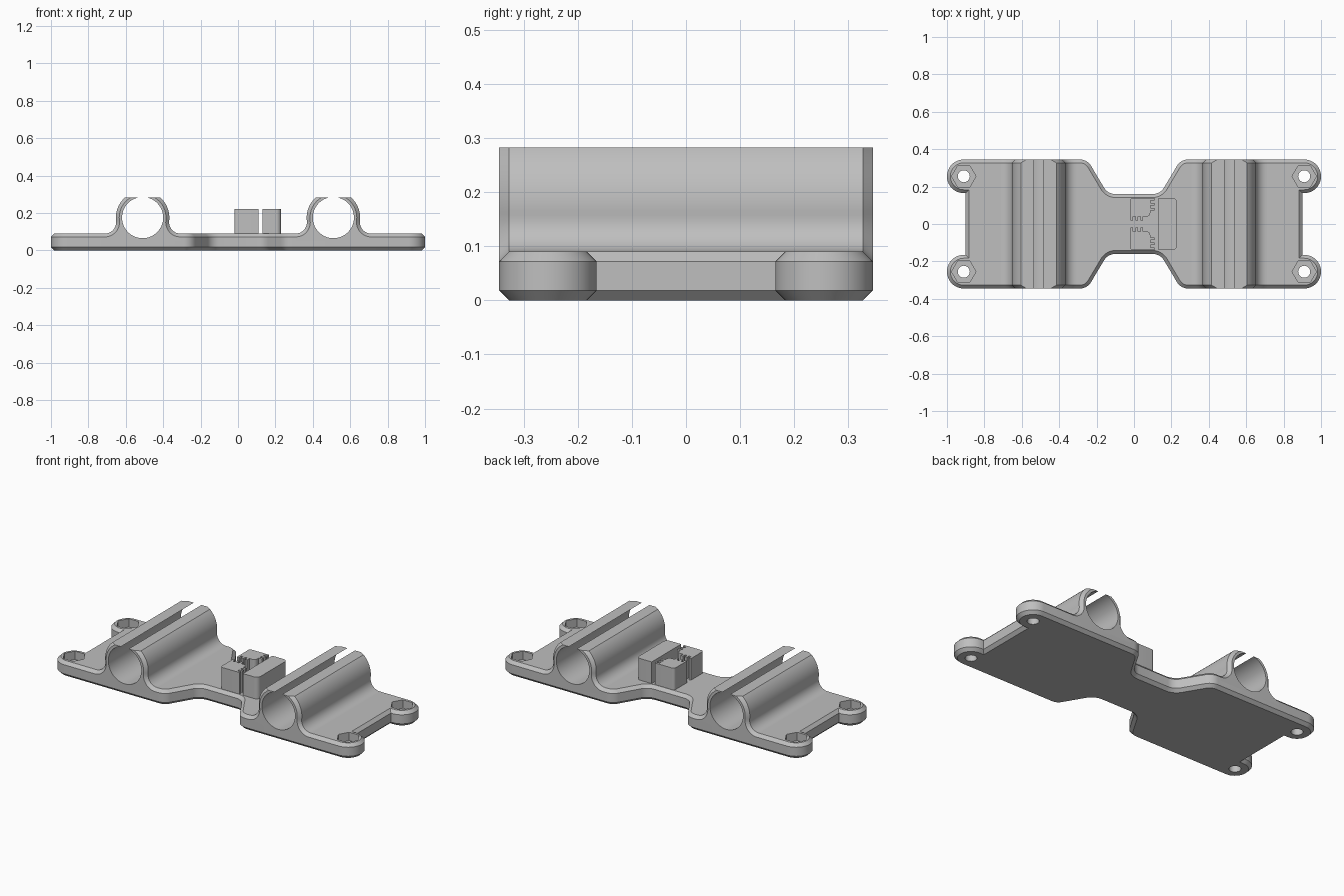
import bpy, bmesh, math
from mathutils import Vector

if "Cube" in bpy.data.objects:
    bpy.data.objects.remove(bpy.data.objects["Cube"], do_unlink=True)

grey = bpy.data.materials.new("printed grey plastic")
grey.use_nodes = True
grey.diffuse_color = (0.52, 0.52, 0.52, 1)
grey.node_tree.nodes["Principled BSDF"].inputs["Base Color"].default_value = (0.52, 0.52, 0.52, 1)

THICK, CHAMFER = 0.09, 0.018
HALF_DEPTH = 0.345
LOBE = Vector((0.91, 0.255))
LOBE_R = 0.09
TUBE_X, TUBE_Z = 0.51, 0.175
TUBE_R, BORE_R, CUT_Z = 0.143, 0.11, 0.282


def arc(cx, cy, r, a0, a1, n):
    """Points on an arc, angles in degrees."""
    angles = [math.radians(a0 + (a1 - a0) * i / n) for i in range(n + 1)]
    return [Vector((cx + r * math.cos(a), cy + r * math.sin(a))) for a in angles]


def fillet(before, corner, after, r, n=6):
    """Replace a corner by a tangent arc."""
    before, corner, after = Vector(before), Vector(corner), Vector(after)
    u, v = (before - corner).normalized(), (after - corner).normalized()
    half = math.acos(u.dot(v)) / 2
    centre = corner + (u + v).normalized() * (r / math.sin(half))
    a = corner + u * (r / math.tan(half)) - centre
    b = corner + v * (r / math.tan(half)) - centre
    return [centre + a.lerp(b, i / n).normalized() * r for i in range(n + 1)]


def inset(points, d):
    """Mitred inward offset of a clockwise outline."""
    result = []
    for i, p in enumerate(points):
        e0 = (p - points[i - 1]).normalized()
        e1 = (points[(i + 1) % len(points)] - p).normalized()
        n0, n1 = Vector((e0.y, -e0.x)), Vector((e1.y, -e1.x))
        result.append(p + (n0 + n1) * (d / (1 + n0.dot(n1))))
    return result


def loft(name, rings):
    """Join equal rings into a closed solid."""
    bm = bmesh.new()
    loops = [[bm.verts.new(p) for p in ring] for ring in rings]
    n = len(loops[0])
    for low, high in zip(loops, loops[1:]):
        for i in range(n):
            j = (i + 1) % n
            bm.faces.new((low[i], low[j], high[j], high[i]))
    bm.faces.new(loops[0][::-1])
    bm.faces.new(loops[-1])
    bmesh.ops.recalc_face_normals(bm, faces=bm.faces)
    mesh = bpy.data.meshes.new(name)
    bm.to_mesh(mesh)
    bm.free()
    mesh.materials.append(grey)
    obj = bpy.data.objects.new(name, mesh)
    bpy.context.collection.objects.link(obj)
    return obj


def prism(name, points, z0, z1):
    return loft(name, [[(p[0], p[1], z) for p in points] for z in (z0, z1)])


def activate(obj):
    bpy.ops.object.select_all(action='DESELECT')
    obj.select_set(True)
    bpy.context.view_layer.objects.active = obj


def cut(target, cutter):
    cutter.hide_render = True
    mod = target.modifiers.new("cut", 'BOOLEAN')
    mod.operation, mod.solver, mod.object = 'DIFFERENCE', 'EXACT', cutter
    activate(target)
    bpy.ops.object.modifier_apply(modifier=mod.name)
    bpy.data.objects.remove(cutter, do_unlink=True)


def smooth(obj):
    activate(obj)
    bpy.ops.object.shade_smooth_by_angle(angle=math.radians(25))


# Waisted base plate with round corner lobes and chamfered rims
waist, shoulder = (0.14, 0.16), (0.25, HALF_DEPTH)
quarter = (fillet((0, 0.16), waist, shoulder, 0.07)
           + fillet(waist, shoulder, (0.9, HALF_DEPTH), 0.07)
           + arc(*LOBE, LOBE_R, 90, -90, 20)
           + [Vector((0.9, LOBE.y - LOBE_R))])


def flipped(sx, sy):
    return [Vector((p.x * sx, p.y * sy)) for p in quarter]


outline = quarter + flipped(1, -1)[::-1] + flipped(-1, -1) + flipped(-1, 1)[::-1]
levels = [(CHAMFER, 0), (0, CHAMFER), (0, THICK - CHAMFER), (CHAMFER, THICK)]
plate = loft("base_plate", [[(p.x, p.y, z) for p in inset(outline, d)] for d, z in levels])

# Screw holes with hexagonal nut pockets
for sx in (-1, 1):
    for sy in (-1, 1):
        x, y = LOBE.x * sx, LOBE.y * sy
        cut(plate, prism("nut_cutter", arc(x, y, 0.065, 0, 300, 5), 0.04, 0.2))
        cut(plate, prism("screw_cutter", arc(x, y, 0.032, 0, 345, 23), -0.1, 0.1))
    # Trough under each bearing tube
    circle = arc(TUBE_X * sx, TUBE_Z, BORE_R + 0.0008, 0, 354, 59)
    cut(plate, loft("bore_cutter", [[(p.x, y, p.y) for p in circle] for y in (-0.5, 0.5)]))
smooth(plate)


# Open-topped bearing tubes blending into the plate
def tube_section(d):
    """Cross-section in x and z, shrunk by d."""
    r, foot = TUBE_R - d, 0.06
    dz = THICK + foot - TUBE_Z
    dx = math.sqrt((TUBE_R + foot) ** 2 - dz ** 2)
    contact = math.degrees(math.atan2(dz, dx))
    rise = CUT_Z - TUBE_Z
    side = [Vector((dx, 0.05))]
    side += arc(dx, TUBE_Z + dz, foot + d, 270, 180 + contact, 10)
    side += arc(0, TUBE_Z, r, contact, math.degrees(math.asin(rise / r)), 16)[1:]
    side += arc(0, TUBE_Z, BORE_R, math.degrees(math.asin(rise / BORE_R)), -90, 30)
    return side + [Vector((-p.x, p.y)) for p in side[-2::-1]]


stations = [(-HALF_DEPTH, CHAMFER), (CHAMFER - HALF_DEPTH, 0),
            (HALF_DEPTH - CHAMFER, 0), (HALF_DEPTH, CHAMFER)]
for side, sx in (("right", -1), ("left", 1)):
    smooth(loft(side + "_bearing_tube",
                [[(p.x + TUBE_X * sx, y, p.y) for p in tube_section(d)] for y, d in stations]))

# Belt clamp: a plain rounded block and two toothed blocks
BLOCK_TOP, BLOCK_BASE = 0.22, 0.08
x0, x1, yb = 0.13, 0.23, 0.14
stop = ([Vector((x0, -yb)), Vector((x0, yb))]
        + fillet((x0, yb), (x1, yb), (x1, -yb), 0.025)
        + fillet((x1, yb), (x1, -yb), (x0, -yb), 0.025))
smooth(prism("belt_stop_block", stop, BLOCK_BASE, BLOCK_TOP))

left, right, low = -0.02, 0.087, 0.04
tooth, width, pitch = 0.022, 0.014, 0.027
comb = fillet((left, low), (left, yb), (right, yb), 0.015)
for i in range(3):
    y = yb - pitch * i
    comb += [Vector(p) for p in ((right, y), (right + tooth, y),
                                 (right + tooth, y - width), (right, y - width))]
    if i == 0:
        comb.pop(-4)
comb += fillet((right, yb), (right, low), (left, low), 0.02)
for i in (2, 1, 0):
    x = left + width + pitch * i
    comb += [Vector(p) for p in ((x, low), (x, low - tooth),
                                 (x - width, low - tooth), (x - width, low))]
comb.pop()
for side, sy in (("back", 1), ("front", -1)):
    smooth(prism(side + "_toothed_block", [(p.x, p.y * sy) for p in comb],
                 BLOCK_BASE, BLOCK_TOP))
